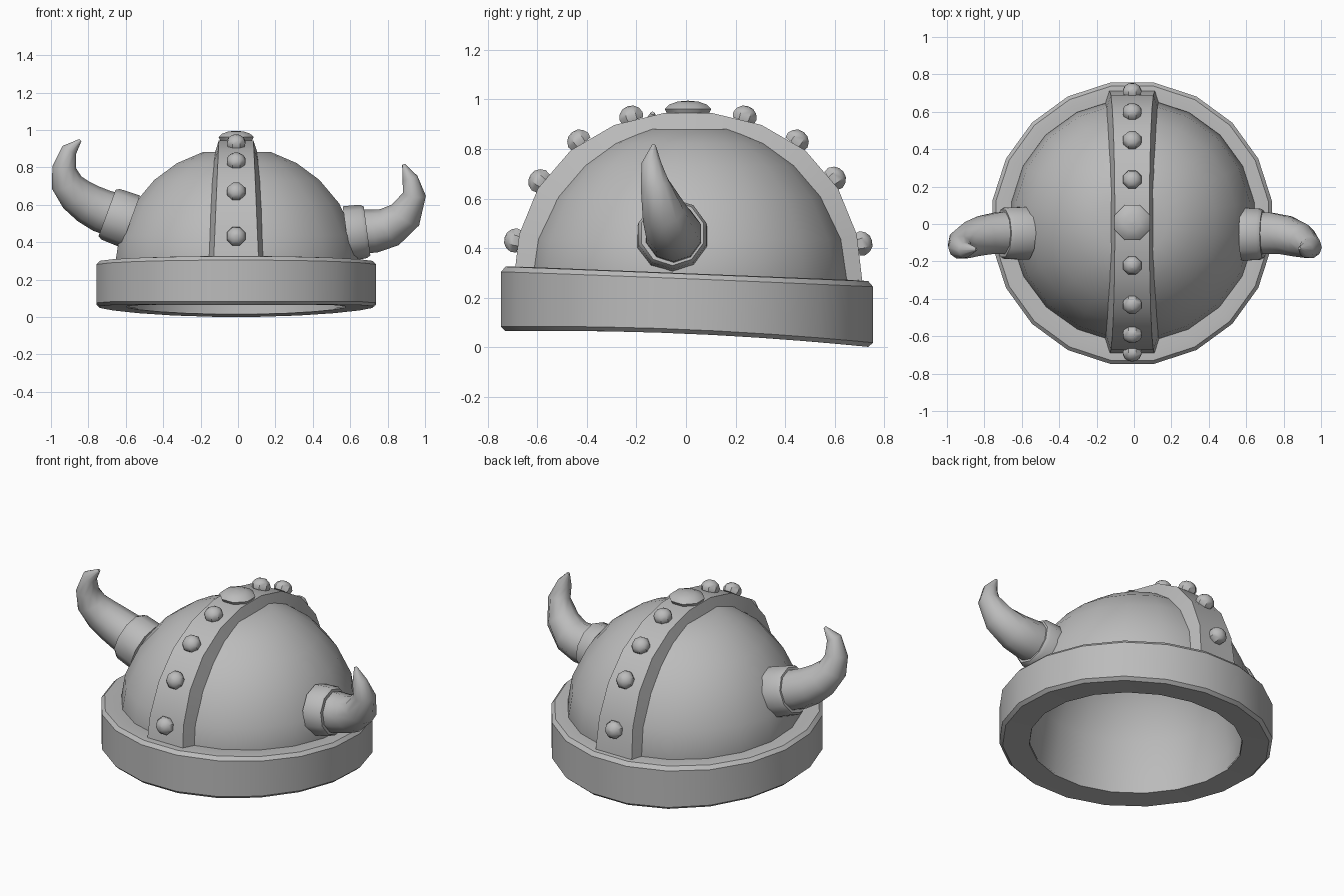
import bpy, bmesh
from math import sin, cos, pi, radians
from mathutils import Vector

cube = bpy.data.objects.get("Cube")
if cube:
    bpy.data.objects.remove(cube, do_unlink=True)

grey = bpy.data.materials.new("plain_grey")
grey.use_nodes = True
COLOUR = (0.5, 0.5, 0.5, 1)
grey.diffuse_color = COLOUR
grey.node_tree.nodes["Principled BSDF"].inputs["Base Color"].default_value = COLOUR


def finish(name, bm, angle=35):
    bmesh.ops.remove_doubles(bm, verts=bm.verts, dist=0.0005)
    bmesh.ops.recalc_face_normals(bm, faces=bm.faces)
    mesh = bpy.data.meshes.new(name)
    bm.to_mesh(mesh)
    bm.free()
    mesh.materials.append(grey)
    obj = bpy.data.objects.new(name, mesh)
    bpy.context.collection.objects.link(obj)
    bpy.ops.object.select_all(action='DESELECT')
    obj.select_set(True)
    bpy.context.view_layer.objects.active = obj
    bpy.ops.object.shade_smooth_by_angle(angle=radians(angle))


def skin(bm, rings, loop=False, caps=False):
    """Bridge consecutive rings of points with quads."""
    vs = [[bm.verts.new(p) for p in ring] for ring in rings]
    n = len(vs[0])
    pairs = list(zip(vs, vs[1:])) + ([(vs[-1], vs[0])] if loop else [])
    for a, b in pairs:
        for i in range(n):
            j = (i + 1) % n
            bm.faces.new((a[i], a[j], b[j], b[i]))
    if caps:
        bm.faces.new(vs[0])
        bm.faces.new(vs[-1])


def ring(r, z, n=20):
    return [Vector((r * cos((k + .5) * 2 * pi / n),
                    r * sin((k + .5) * 2 * pi / n), z)) for k in range(n)]


# Brim: thick bevelled ring, dipping slightly towards the back
def brim_ring(r, t):
    points = []
    for p in ring(r, 0):
        x, y = p.x - .01, p.y * 1.005 + .004
        low = 0.054 - 0.043 * y - 0.04 * y * y
        high = 0.298 - 0.04 * y
        points.append(Vector((x, y, low + (high - low) * t)))
    return points


profile = [(.62, .5), (.59, 0), (.70, 0), (.738, 0), (.757, .07),
           (.757, .91), (.738, .99), (.70, 1), (.62, .98)]
bm = bmesh.new()
skin(bm, [brim_ring(r, t) for r, t in profile], loop=True)
finish("brim", bm, 40)

# Bowl: outer and inner shells of a slightly flattened dome
bm = bmesh.new()
steps = [radians(a) for a in (0, 18, 34, 48, 61, 74)]
outer = [ring(.668 * cos(a), .225 + .683 * sin(a)) for a in steps]
inner = [ring(.592 * cos(a), .16 + .67 * sin(a)) for a in steps]
for shell in (outer, inner):
    for loop in shell:
        for p in loop:
            p.x -= .006
            p.y = p.y * .99 + .014
# The lining runs down to the underside of the brim
inner.insert(0, brim_ring(.588, .02))
for shell in (outer, inner):
    skin(bm, shell)
    bm.faces.new([bm.verts.new(p) for p in shell[-1]])
skin(bm, [outer[0], inner[0]])
finish("bowl", bm)


# Crest band: flared strip running front to back over the bowl
CX = -.01


def crest(a, depth=1.0):
    depth *= 1 + .026 * sin(2 * a) ** 2
    return Vector((CX, .705 * depth * cos(a) + .008, .26 + .69 * depth * sin(a)))


bm = bmesh.new()
sections = []
for k in range(12):
    a = pi * k / 11
    top, base = crest(a), crest(a, .875)
    half = .122 - .03 * sin(a)
    x = Vector((1, 0, 0))
    sections.append([top - x * half, top + x * half,
                     base + x * (half + .028), base - x * (half + .028)])
skin(bm, sections, caps=True)
finish("crest_band", bm)


# Studs along the crest, with a large one on the crown
def stud(name, a, r, h):
    centre = crest(a, .99)
    up = Vector((0, cos(a), sin(a)))
    side = Vector((1, 0, 0))
    fwd = up.cross(side)
    rings = []
    for scale, rise in ((.9, 0), (1, .35), (.8, .7), (.45, .93), (.02, 1)):
        rings.append([centre + up * h * rise + (side * p.x + fwd * p.y) * r * scale
                      for p in ring(1, 0, 8)])
    bm = bmesh.new()
    skin(bm, rings, caps=True)
    finish(name, bm, 40)


for deg in (14, 35, 53, 71.5):
    stud("front_stud", radians(180 - deg), .054, .062)
for deg in (13, 36, 53, 71.5):
    stud("back_stud", radians(deg), .054, .062)
stud("crown_stud", pi / 2, .102, .052)


# Horns and collars: round tubes swept through centres and radii
def tube(name, path, axis=None, n=10):
    pts = [Vector(p[:3]) for p in path]
    rings = []
    for i, p in enumerate(pts):
        t = axis or pts[min(i + 1, len(pts) - 1)] - pts[max(i - 1, 0)]
        t = t.normalized()
        u = Vector((0, 1, 0))
        u = (u - t * u.dot(t)).normalized()
        v = t.cross(u)
        rings.append([p + u * q.x + v * q.y for q in ring(path[i][3], 0, n)])
    bm = bmesh.new()
    skin(bm, rings, caps=True)
    finish(name, bm, 40)


def collar(name, start, end):
    a, b = Vector(start), Vector(end)
    axis = (b - a).normalized()
    lip = b - axis * .02
    path = [(*a, .148), (*lip, .144), (*b, .132), (*b, .11)]
    tube(name, path, axis)


collar("right_collar", (-.575, -.05, .51), (-.70, -.05, .556))
tube("right_horn", [(-.66, -.045, .545, .118), (-.73, -.05, .568, .116),
                    (-.80, -.06, .605, .109), (-.865, -.08, .653, .099),
                    (-.916, -.105, .718, .085), (-.929, -.125, .80, .064),
                    (-.902, -.14, .893, .042), (-.843, -.135, .945, .008)])
collar("left_collar", (.58, -.055, .445), (.69, -.055, .46))
tube("left_horn", [(.65, -.05, .455, .118), (.73, -.05, .46, .116),
                   (.81, -.06, .48, .108), (.895, -.09, .545, .092),
                   (.943, -.125, .655, .062), (.92, -.14, .74, .042),
                   (.885, -.13, .815, .008)])
